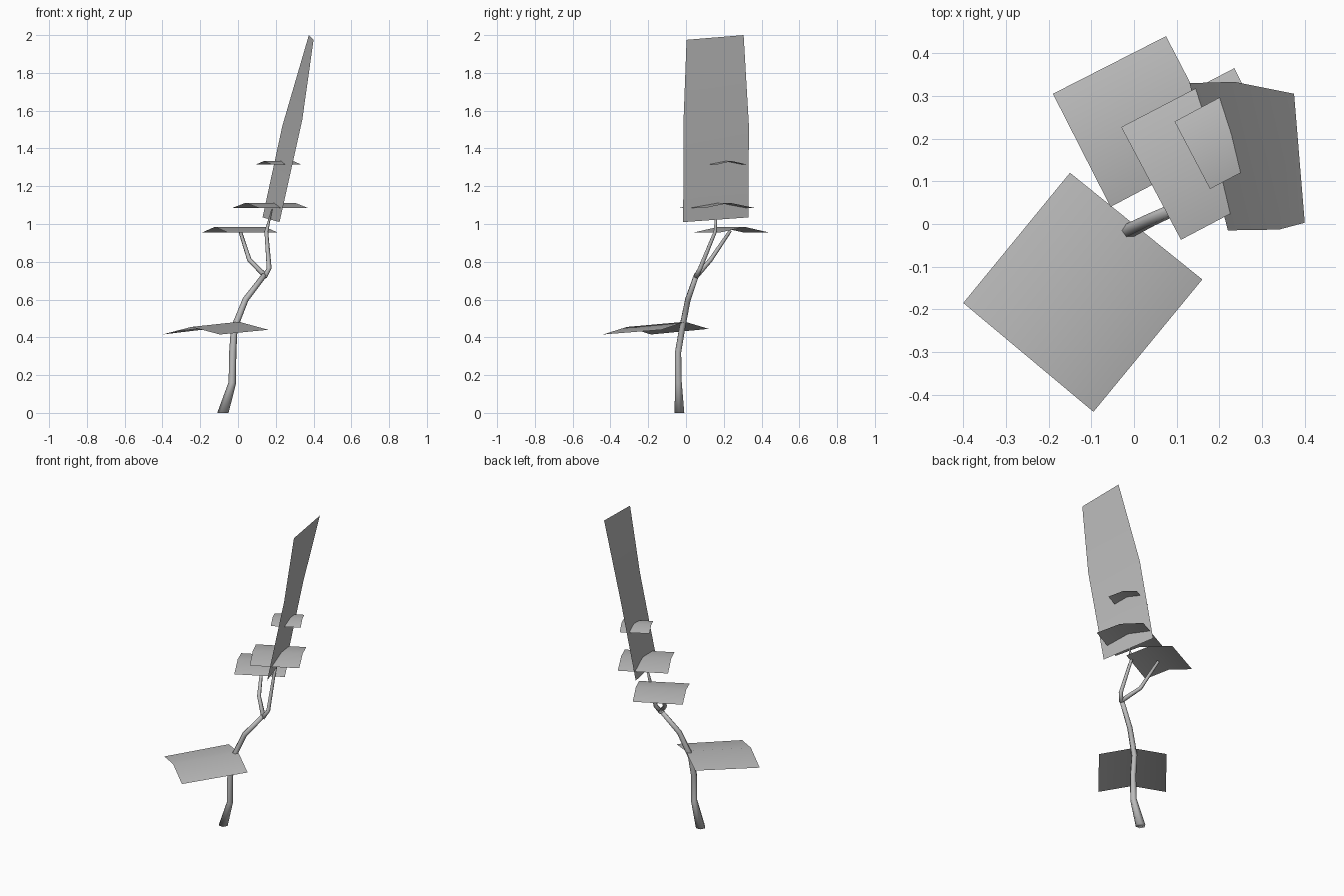
import bpy, math
from mathutils import Vector

if "Cube" in bpy.data.objects:
    bpy.data.objects.remove(bpy.data.objects["Cube"])

grey = bpy.data.materials.new("plain_grey")
grey.diffuse_color = (0.5, 0.5, 0.5, 1)
grey.use_nodes = True
grey.node_tree.nodes["Principled BSDF"].inputs["Base Color"].default_value = grey.diffuse_color


def make(name, verts, faces):
    me = bpy.data.meshes.new(name)
    me.from_pydata([tuple(v) for v in verts], [], faces)
    me.materials.append(grey)
    me.shade_smooth()
    ob = bpy.data.objects.new(name, me)
    bpy.context.collection.objects.link(ob)
    return ob


def limb(name, path, sides=6):
    """Tapered tube through (x, y, z, radius) points."""
    pts = [Vector(p[:3]) for p in path]
    verts, faces = [], []
    for i, p in enumerate(pts):
        t = pts[min(i + 1, len(pts) - 1)] - pts[max(i - 1, 0)]
        if i == 0:
            t = Vector((0, 0, 1)) if p.z < 0.01 else t
        t.normalize()
        u = Vector((0, 1, 0)).cross(t).normalized()
        v = t.cross(u)
        for k in range(sides):
            a = math.tau * k / sides
            verts.append(p + path[i][3] * (u * math.cos(a) + v * math.sin(a)))
    for i in range(len(pts) - 1):
        for k in range(sides):
            a, b = i * sides + k, i * sides + (k + 1) % sides
            faces.append((a, b, b + sides, a + sides))
    faces.append(tuple(reversed(range(sides))))
    faces.append(tuple(range(len(verts) - sides, len(verts))))
    return make(name, verts, faces)


def leaf(name, a, b, c, d, rise):
    """Square leaf a-b-c-d folded along the line from mid a-b to mid c-d."""
    a, b, c, d = map(Vector, (a, b, c, d))
    up = Vector((0, 0, rise))
    m, n = (a + b) / 2 + up, (c + d) / 2 + up
    return make(name, [a, m, b, c, n, d], [(0, 1, 4, 5), (1, 2, 3, 4)])


# Trunk and the two upper branches
limb("trunk", [(-0.08, -0.035, 0, 0.03), (-0.03, -0.04, 0.16, 0.02),
               (-0.028, -0.042, 0.32, 0.019), (-0.02, -0.02, 0.45, 0.018),
               (0.04, 0.01, 0.6, 0.016), (0.14, 0.055, 0.73, 0.014)])
limb("left_branch", [(0.145, 0.055, 0.725, 0.014), (0.06, 0.13, 0.81, 0.012),
                     (0.01, 0.235, 0.965, 0.009)])
limb("right_branch", [(0.14, 0.053, 0.72, 0.014), (0.165, 0.075, 0.765, 0.013),
                      (0.15, 0.155, 0.96, 0.01), (0.18, 0.16, 1.08, 0.003)])

# Horizontal leaves: corners west, south, east, north
leaf("lowest_leaf", (-0.40, -0.185, 0.415), (-0.095, -0.44, 0.415),
     (0.16, -0.13, 0.44), (-0.15, 0.12, 0.445), 0.04)
leaf("side_leaf", (-0.19, 0.305, 0.955), (-0.055, 0.04, 0.955),
     (0.21, 0.18, 0.955), (0.075, 0.44, 0.955), 0.03)
leaf("middle_leaf", (-0.03, 0.227, 1.085), (0.11, -0.037, 1.085),
     (0.37, 0.10, 1.085), (0.235, 0.365, 1.085), 0.027)
leaf("upper_leaf", (0.095, 0.24, 1.315), (0.178, 0.082, 1.315),
     (0.335, 0.165, 1.315), (0.25, 0.323, 1.315), 0.018)

# Tall upright leaf, bent across its middle
make("upright_leaf",
     [(0.22, -0.015, 1.01), (0.13, 0.33, 1.035), (0.34, -0.013, 1.55),
      (0.235, 0.333, 1.52), (0.40, 0.003, 1.975), (0.375, 0.305, 2.0)],
     [(0, 1, 3, 2), (2, 3, 5, 4)])
